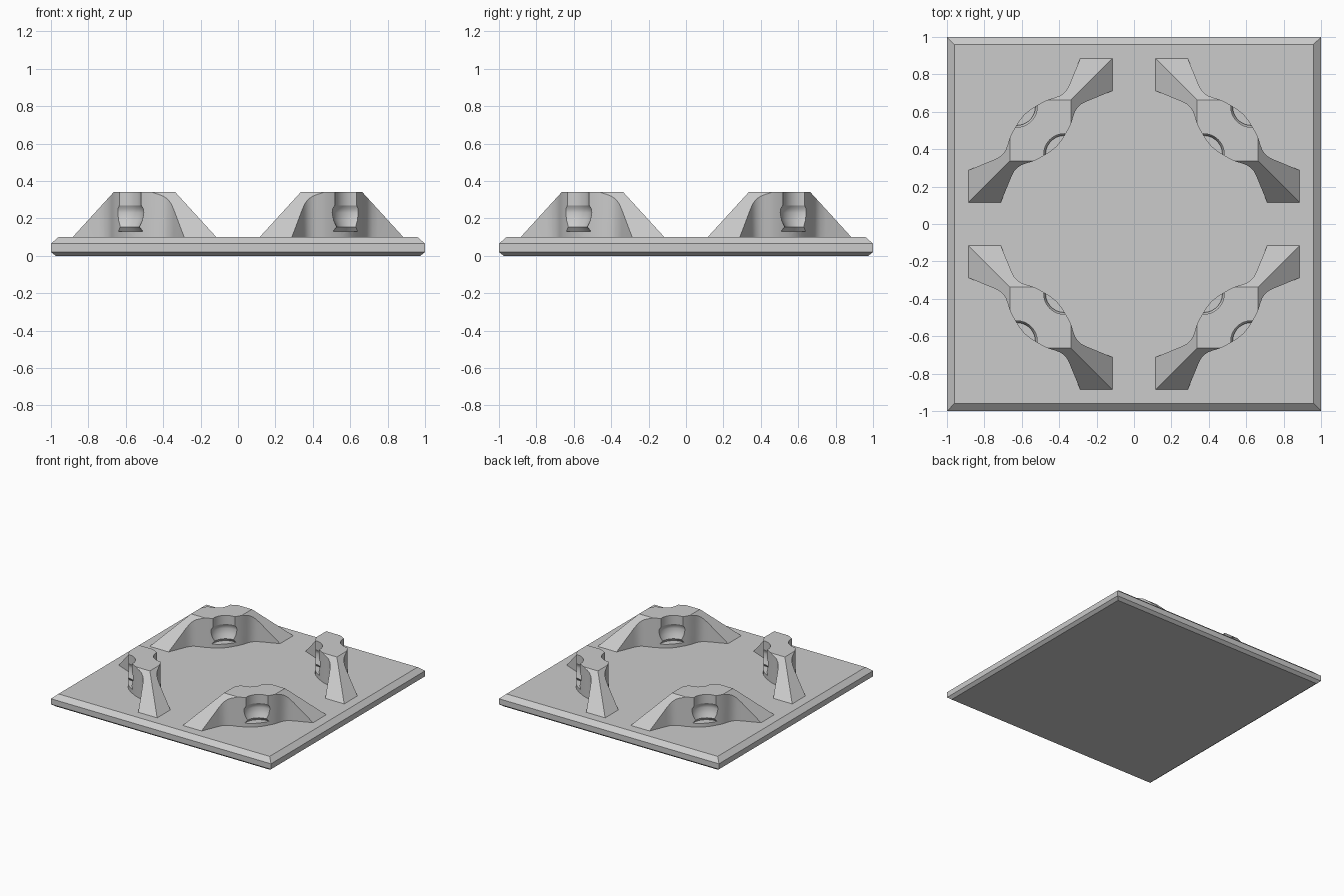
import bpy
import bmesh
import math
from mathutils import Matrix, Vector

cube = bpy.data.objects.get("Cube")
if cube:
    bpy.data.objects.remove(cube, do_unlink=True)

# One plain grey for everything
grey = bpy.data.materials.new("plain_grey")
grey.use_nodes = True
color = (0.6, 0.6, 0.6, 1)
grey.diffuse_color = color
grey.node_tree.nodes["Principled BSDF"].inputs["Base Color"].default_value = color


def make_object(name, bm):
    bmesh.ops.recalc_face_normals(bm, faces=bm.faces)
    mesh = bpy.data.meshes.new(name)
    bm.to_mesh(mesh)
    bm.free()
    mesh.materials.append(grey)
    obj = bpy.data.objects.new(name, mesh)
    bpy.context.collection.objects.link(obj)
    return obj


def stacked_squares(name, center, levels):
    """Solid made of square sections, each (half width, height)."""
    bm = bmesh.new()
    rings = [[bm.verts.new((center[0] + sx * h, center[1] + sy * h, z))
              for sx, sy in ((-1, -1), (1, -1), (1, 1), (-1, 1))]
             for h, z in levels]
    bm.faces.new(rings[0])
    bm.faces.new(rings[-1])
    for low, high in zip(rings, rings[1:]):
        for i in range(4):
            j = (i + 1) % 4
            bm.faces.new((low[i], low[j], high[j], high[i]))
    return make_object(name, bm)


def apply_boolean(target, cutter, operation):
    cutter.hide_render = True
    mod = target.modifiers.new("cut", 'BOOLEAN')
    mod.operation = operation
    mod.solver = 'EXACT'
    mod.object = cutter
    bpy.context.view_layer.objects.active = target
    bpy.ops.object.modifier_apply(modifier=mod.name)
    bpy.data.objects.remove(cutter, do_unlink=True)


# Base slab with chamfered rims
TOP = 0.1
stacked_squares("base_slab", (0, 0),
                [(0.975, 0), (1, 0.02), (1, 0.065), (0.96, TOP)])

# Wall footprint: waisted outline mirrored along and across
half = [(0, 0.122), (0.045, 0.117), (0.09, 0.106), (0.125, 0.096), (0.155, 0.083),
        (0.18, 0.069), (0.205, 0.058), (0.23, 0.053), (0.255, 0.055),
        (0.285, 0.065), (0.42, 0.121), (0.6, 0.196)]
side = [(-u, v) for u, v in reversed(half[1:])] + half
outline = side + [(u, -v) for u, v in reversed(side)]
# The wall runs square to the diagonal of its quadrant
place = Matrix.Translation((0.5, 0.5, 0)) @ Matrix.Rotation(-math.pi / 4, 4, 'Z')
bm = bmesh.new()
foot = bm.faces.new([bm.verts.new(place @ Vector((u, v, TOP - 0.02))) for u, v in outline])
walls = bmesh.ops.extrude_face_region(bm, geom=[foot])["geom"]
bmesh.ops.translate(bm, vec=(0, 0, 0.4),
                    verts=[g for g in walls if isinstance(g, bmesh.types.BMVert)])
wall = make_object("wall_back_left", bm)

# Sloped ends come from a truncated pyramid
pyramid = stacked_squares("slope_cutter", (0.5, 0.5), [(0.384, TOP), (0.163, 0.342)])
apply_boolean(wall, pyramid, 'INTERSECT')

# Lathed niche on each face of the wall
niche = [(0, 0.13), (0.12, 0.13), (0.1, 0.155), (0.117, 0.19), (0.125, 0.23),
         (0.123, 0.25), (0.11, 0.27), (0.11, 0.4), (0, 0.4)]
for s in (-1, 1):
    bm = bmesh.new()
    pts = [bm.verts.new((r, 0, z)) for r, z in niche]
    edges = [bm.edges.new(pair) for pair in zip(pts, pts[1:])]
    bmesh.ops.spin(bm, geom=pts + edges, cent=(0, 0, 0), axis=(0, 0, 1),
                   angle=2 * math.pi, steps=32)
    bmesh.ops.remove_doubles(bm, verts=bm.verts, dist=0.0005)
    bm.transform(place @ Matrix.Translation((0, s * 0.18, 0)))
    apply_boolean(wall, make_object("niche_cutter", bm), 'DIFFERENCE')

# Smooth the curved sides, keep the cut edges sharp
bpy.ops.object.select_all(action='DESELECT')
wall.select_set(True)
bpy.context.view_layer.objects.active = wall
bpy.ops.object.shade_smooth_by_angle(angle=math.radians(30))

# Repeat the wall in the other three corners
for i, name in enumerate(("back_right", "front_right", "front_left"), 1):
    copy = bpy.data.objects.new("wall_" + name, wall.data)
    copy.rotation_euler.z = i * math.pi / 2
    bpy.context.collection.objects.link(copy)
